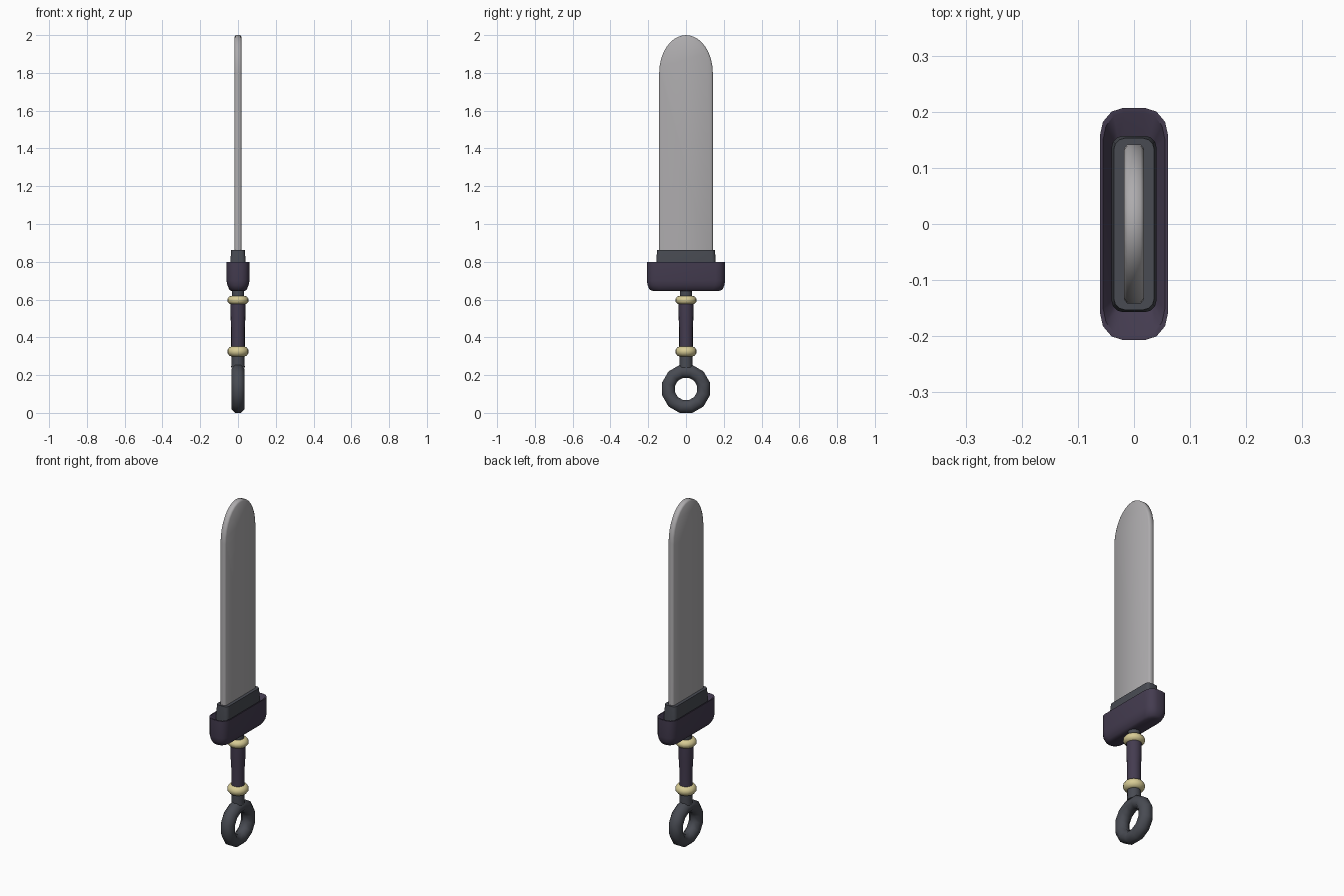
import bpy, bmesh, math
from math import pi, sin, cos

if "Cube" in bpy.data.objects:
    bpy.data.objects.remove(bpy.data.objects["Cube"])

def material(name, rgb):
    m = bpy.data.materials.new(name)
    m.diffuse_color = (*rgb, 1)
    m.use_nodes = True
    m.node_tree.nodes["Principled BSDF"].inputs["Base Color"].default_value = m.diffuse_color
    return m

STEEL = material("steel", (0.42, 0.41, 0.42))
DARK = material("dark iron", (0.065, 0.07, 0.085))
PURPLE = material("dark purple", (0.058, 0.045, 0.08))
GOLD = material("pale gold", (0.68, 0.60, 0.30))

def finish(name, bm, mat, angle=40):
    bmesh.ops.recalc_face_normals(bm, faces=bm.faces)
    me = bpy.data.meshes.new(name)
    bm.to_mesh(me)
    bm.free()
    me.materials.append(mat)
    ob = bpy.data.objects.new(name, me)
    bpy.context.collection.objects.link(ob)
    bpy.ops.object.select_all(action='DESELECT')
    ob.select_set(True)
    bpy.context.view_layer.objects.active = ob
    bpy.ops.object.shade_smooth_by_angle(angle=math.radians(angle))
    return ob

def loft(name, loops, mat, angle=40):
    """Skin a stack of closed loops and cap both ends."""
    bm = bmesh.new()
    rings = [[bm.verts.new(p) for p in lp] for lp in loops]
    n = len(rings[0])
    for a, b in zip(rings, rings[1:]):
        for i in range(n):
            j = (i + 1) % n
            bm.faces.new((a[i], a[j], b[j], b[i]))
    bm.faces.new(rings[0])
    bm.faces.new(rings[-1])
    return finish(name, bm, mat, angle)

def rounded(hx, hy, rx, ry, z, seg=3):
    """Rounded rectangle in plan."""
    pts = []
    for q, (sx, sy) in enumerate([(1, 1), (-1, 1), (-1, -1), (1, -1)]):
        for k in range(seg + 1):
            a = (q + k / seg) * pi / 2
            pts.append((sx * (hx - rx) + rx * cos(a), sy * (hy - ry) + ry * sin(a), z))
    return pts

def lathe(name, profile, mat, seg=16, angle=50):
    loops = [[(r * cos(2 * pi * i / seg), r * sin(2 * pi * i / seg), z) for i in range(seg)]
             for r, z in profile]
    return loft(name, loops, mat, angle)

# Blade: round-ended slab with chamfered rim
def outline(x, inset):
    w, top, rise = 0.142 - inset, 2.0 - inset, 0.20
    pts = [(x, -w, 0.80), (x, w, 0.80)]
    for i in range(17):
        a = pi * i / 16
        pts.append((x, w * cos(a), top - rise + rise * sin(a)))
    return pts

loft("blade", [outline(-0.018, 0.008), outline(-0.012, 0), outline(0.012, 0), outline(0.018, 0.008)],
     STEEL, 60)

# Collar around the blade root
loft("collar", [rounded(0.040, 0.157, 0.02, 0.02, 0.74), rounded(0.040, 0.157, 0.02, 0.02, 0.81),
                rounded(0.036, 0.153, 0.02, 0.02, 0.862)], DARK)

# Guard: rounded block, soft underside, shallow recess on top
loft("guard", [rounded(0.036, 0.175, 0.03, 0.05, 0.645), rounded(0.046, 0.193, 0.036, 0.05, 0.653),
               rounded(0.056, 0.203, 0.04, 0.05, 0.675), rounded(0.061, 0.207, 0.042, 0.05, 0.70),
               rounded(0.061, 0.207, 0.042, 0.05, 0.80), rounded(0.055, 0.199, 0.038, 0.048, 0.80),
               rounded(0.038, 0.155, 0.02, 0.02, 0.77)], PURPLE)

# Tang visible at both ends of the grip, and the grip itself
lathe("tang", [(0.036, 0.24), (0.034, 0.31), (0.032, 0.50), (0.032, 0.66)], DARK)
lathe("grip", [(0.036, 0.32), (0.036, 0.45), (0.039, 0.50), (0.040, 0.59)], PURPLE)

# Gold bands
for name, z, h in (("upper_band", 0.597, 0.023), ("lower_band", 0.325, 0.026)):
    lathe(name, [(0.034, z - h), (0.046, z - h * 0.85), (0.056, z - h * 0.3), (0.056, z + h * 0.3),
                 (0.046, z + h * 0.85), (0.034, z + h)], GOLD)

# Ring pommel, standing in the y-z plane
bm = bmesh.new()
N, M, R, r = 12, 8, 0.096, 0.038
grid = []
for i in range(N):
    a = 2 * pi * (i + 0.5) / N
    row = []
    for j in range(M):
        b = 2 * pi * (j + 0.5) / M
        d = R + r * cos(b)
        row.append(bm.verts.new((r * sin(b), d * cos(a), 0.1268 + d * sin(a))))
    grid.append(row)
for i in range(N):
    for j in range(M):
        k, l = (i + 1) % N, (j + 1) % M
        bm.faces.new((grid[i][j], grid[k][j], grid[k][l], grid[i][l]))
finish("ring_pommel", bm, DARK, 60)
